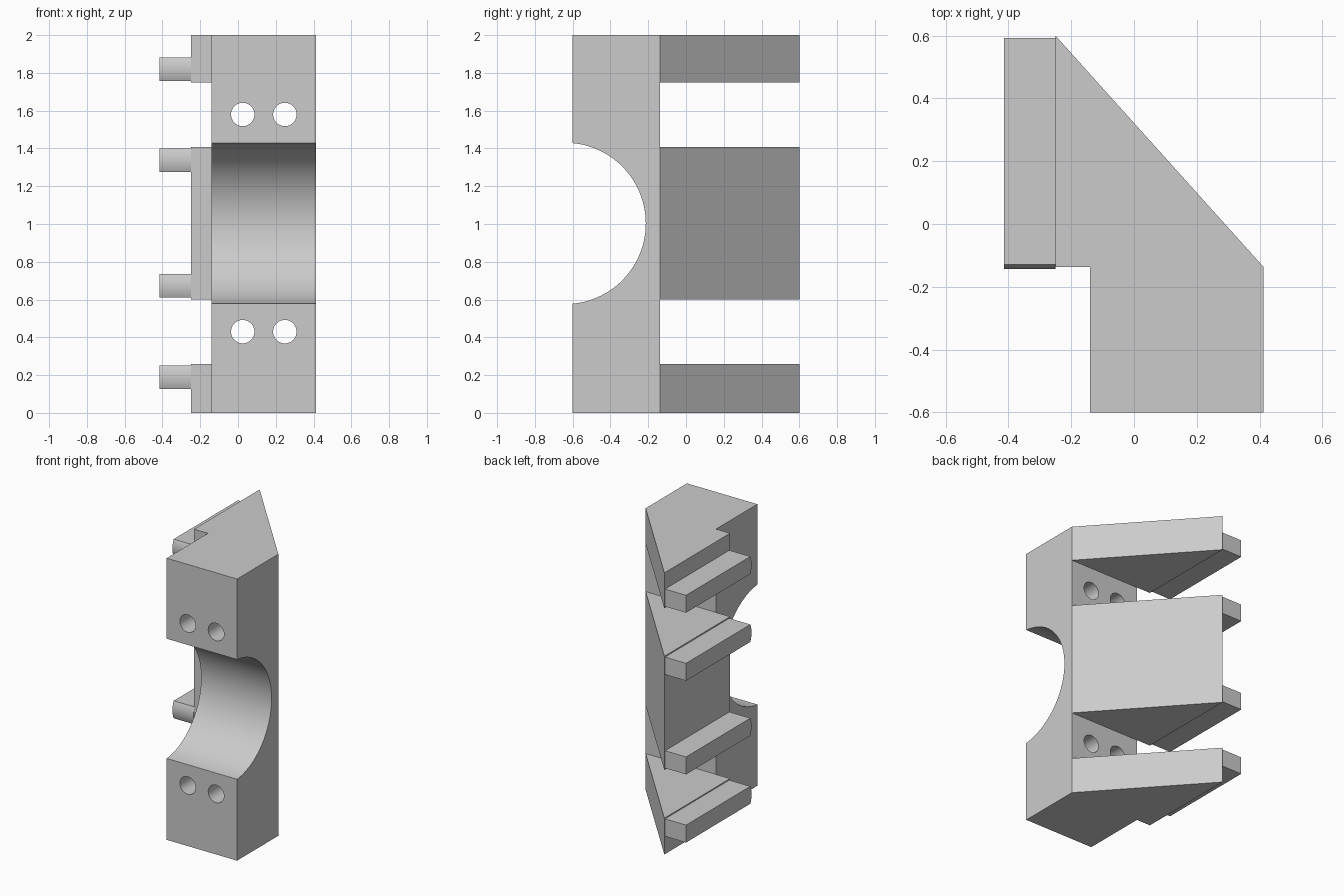
import bpy, bmesh, math
from mathutils import Vector

cube = bpy.data.objects.get("Cube")
if cube:
    bpy.data.objects.remove(cube, do_unlink=True)

grey = bpy.data.materials.new("plain_grey")
grey.use_nodes = True
colour = (0.6, 0.6, 0.6, 1)
grey.diffuse_color = colour
grey.node_tree.nodes["Principled BSDF"].inputs["Base Color"].default_value = colour


def prism(name, outline, direction):
    """Extrude a closed outline of 3D points along a direction."""
    bm = bmesh.new()
    base = bm.faces.new([bm.verts.new(p) for p in outline])
    top = bmesh.ops.extrude_face_region(bm, geom=[base])["geom"]
    bmesh.ops.translate(bm, vec=Vector(direction),
                        verts=[v for v in top if isinstance(v, bmesh.types.BMVert)])
    bmesh.ops.recalc_face_normals(bm, faces=bm.faces)
    mesh = bpy.data.meshes.new(name)
    bm.to_mesh(mesh)
    bm.free()
    mesh.materials.append(grey)
    obj = bpy.data.objects.new(name, mesh)
    bpy.context.collection.objects.link(obj)
    return obj


def smooth(obj):
    bpy.ops.object.select_all(action="DESELECT")
    obj.select_set(True)
    bpy.context.view_layer.objects.active = obj
    bpy.ops.object.shade_smooth_by_angle(angle=math.radians(30))


FRONT, JOINT, BACK = -0.6, -0.137, 0.6
LEFT, INNER, OUTER = 0.413, -0.14, -0.25

# Clamp block: side profile with a round saddle cut into its front
centre_y, centre_z, radius = -0.64, 1.003, 0.427
limit = math.acos((FRONT - centre_y) / radius)
arc = [limit * (1 - 2 * i / 64) for i in range(65)]
profile = [(FRONT, 0), (JOINT, 0), (JOINT, 2), (FRONT, 2)]
profile += [(centre_y + radius * math.cos(a), centre_z + radius * math.sin(a)) for a in arc]
block = prism("clamp_block", [(INNER, y, z) for y, z in profile], (LEFT - INNER, 0, 0))

# Bolt holes through the block
for z in (0.43, 1.58):
    for x in (0.025, 0.248):
        ring = [2 * math.pi * i / 48 for i in range(48)]
        cutter = prism("bolt_hole_cutter",
                       [(x + 0.062 * math.cos(a), -0.8, z + 0.062 * math.sin(a)) for a in ring],
                       (0, 1, 0))
        cutter.hide_render = True
        cutter.hide_set(True)
        cut = block.modifiers.new("bolt_hole", "BOOLEAN")
        cut.operation, cut.solver, cut.object = "DIFFERENCE", "EXACT", cutter

# Apply the cuts and drop the cutters
bpy.context.view_layer.update()
block.data = bpy.data.meshes.new_from_object(
    block.evaluated_get(bpy.context.evaluated_depsgraph_get()))
block.modifiers.clear()
for obj in [o for o in bpy.data.objects if o.name.startswith("bolt_hole_cutter")]:
    bpy.data.objects.remove(obj, do_unlink=True)
smooth(block)

# Triangular webs behind the block
for name, low, high in (("lower_web", 0, 0.258), ("middle_web", 0.6, 1.408), ("upper_web", 1.748, 2)):
    prism(name, [(OUTER, JOINT, low), (LEFT, JOINT, low), (OUTER, BACK, low)], (0, 0, high - low))

# Guide rails with a gently rounded front end
for i, z in enumerate((0.188, 0.672, 1.337, 1.82)):
    half = 0.062
    steps = [-1 + 2 * k / 12 for k in range(13)]
    side = [(0.592, z + half), (0.592, z - half)]
    side += [(-0.129 - 0.014 * (1 - t * t), z + half * t) for t in steps]
    rail = prism(f"guide_rail_{i + 1}", [(-0.415, y, h) for y, h in side], (OUTER + 0.415, 0, 0))
    smooth(rail)
